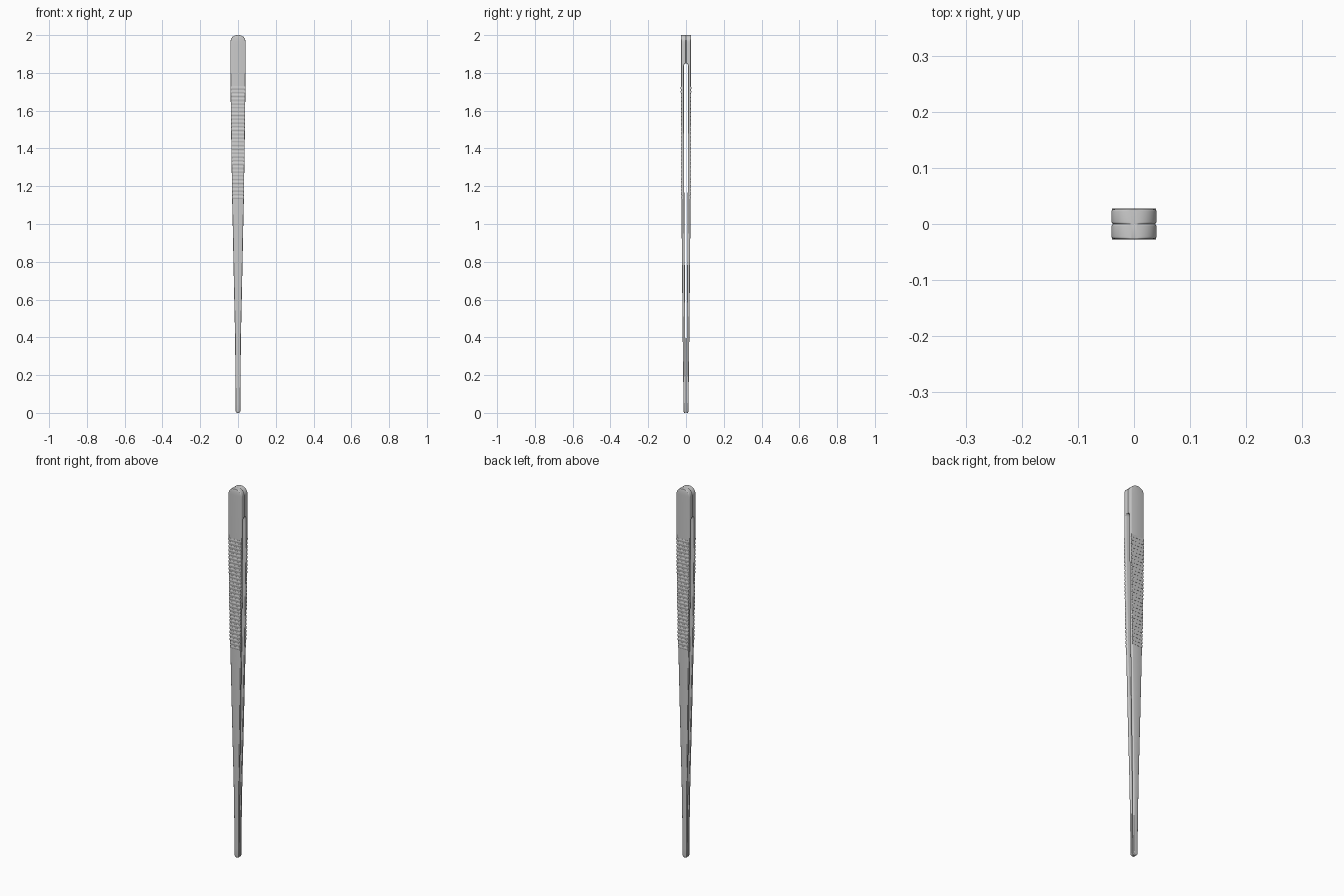
import bpy, bmesh, math

if "Cube" in bpy.data.objects:
    bpy.data.objects.remove(bpy.data.objects["Cube"])


def interp(points, z):
    for (z0, a), (z1, b) in zip(points, points[1:]):
        if z <= z1:
            return a + (b - a) * max(0, z - z0) / (z1 - z0)
    return points[-1][1]


WIDTH = [(0, .0125), (.2, .0135), (.4, .0155), (.7, .022), (1.0, .028), (1.13, .031),
         (1.43, .0355), (1.73, .0395), (1.85, .040), (2, .040)]
OUTER = [(0, .0125), (.4, .0175), (.7, .0205), (1.0, .0232), (1.3, .0245), (2, .0265)]
GAP = [(0, .0015), (.25, .003), (.7, .006), (1.1, .009), (1.6, .011), (2, .0115)]
SLOT_TOP = 1.85


def half_width(z):
    # Rounded ends when seen from the front
    w = interp(WIDTH, z)
    if z > 1.965:
        w -= .035 * (1 - math.sqrt(max(0, 1 - ((z - 1.965) / .035) ** 2)))
    if z < .011:
        w -= .009 * (1 - math.sqrt(max(0, 1 - ((.011 - z) / .011) ** 2)))
    return w


def inner(z):
    # Gap between the arms, closing in a round end
    if z >= SLOT_TOP:
        return 0
    g = interp(GAP, z)
    d = SLOT_TOP - z
    return g * math.sqrt(1 - (1 - d / .015) ** 2) if d < .015 else g


def section(z):
    w, a, b = half_width(z), inner(z), interp(OUTER, z)
    if z < .01:
        b -= .003 * (1 - z / .01) ** 2
    r = min(.004, (b - a) * .3, w * .4)
    pts = []
    for cx, cy, start in ((w - r, b - r, 0), (-w + r, b - r, 90),
                          (-w + r, a + r, 180), (w - r, a + r, 270)):
        for k in range(4):
            t = math.radians(start + 30 * k)
            pts.append((cx + r * math.cos(t), cy + r * math.sin(t), z))
    return pts


def finish(bm, name, side):
    for v in bm.verts:
        v.co.y *= side
    bmesh.ops.recalc_face_normals(bm, faces=bm.faces)
    me = bpy.data.meshes.new(name)
    bm.to_mesh(me)
    bm.free()
    ob = bpy.data.objects.new(name, me)
    bpy.context.collection.objects.link(ob)
    bpy.ops.object.select_all(action='DESELECT')
    ob.select_set(True)
    bpy.context.view_layer.objects.active = ob
    bpy.ops.object.shade_smooth_by_angle(angle=math.radians(35))


def build_arm(name, side):
    bm = bmesh.new()
    zs = [0, .001, .003, .006, .01] + [i * .05 for i in range(1, 37)]
    zs += [1.835, 1.838, 1.842, 1.846, 1.849, 1.85, 1.9, 1.95]
    zs += [1.965 + .035 * math.sin(math.radians(a)) for a in range(0, 91, 9)]
    rings = [[bm.verts.new(p) for p in section(z)] for z in zs]
    for lo, hi in zip(rings, rings[1:]):
        for i in range(len(lo)):
            j = (i + 1) % len(lo)
            bm.faces.new((lo[i], lo[j], hi[j], hi[i]))
    bm.faces.new(rings[0])
    bm.faces.new(rings[-1])
    finish(bm, name, side)


def build_grip(name, side):
    # Row of raised cross ribs on the outer face
    bm = bmesh.new()
    count, z0, z1 = 30, 1.13, 1.73
    pitch = (z1 - z0) / count
    for n in range(count):
        z = z0 + pitch * (n + .5)
        w, y = half_width(z) - .0005, interp(OUTER, z)
        profile = [(-.007, -.004), (-.007, .0008), (-.004, .0022),
                   (.004, .0022), (.007, .0008), (.007, -.004)]
        ends = [[bm.verts.new((x, y + dy, z + dz)) for dz, dy in profile] for x in (-w, w)]
        for i in range(6):
            j = (i + 1) % 6
            bm.faces.new((ends[0][i], ends[0][j], ends[1][j], ends[1][i]))
        for e in ends:
            bm.faces.new(e)
    finish(bm, name, side)


for label, side in (("front", -1), ("back", 1)):
    build_arm(label + "_arm", side)
    build_grip(label + "_grip_ribs", side)
